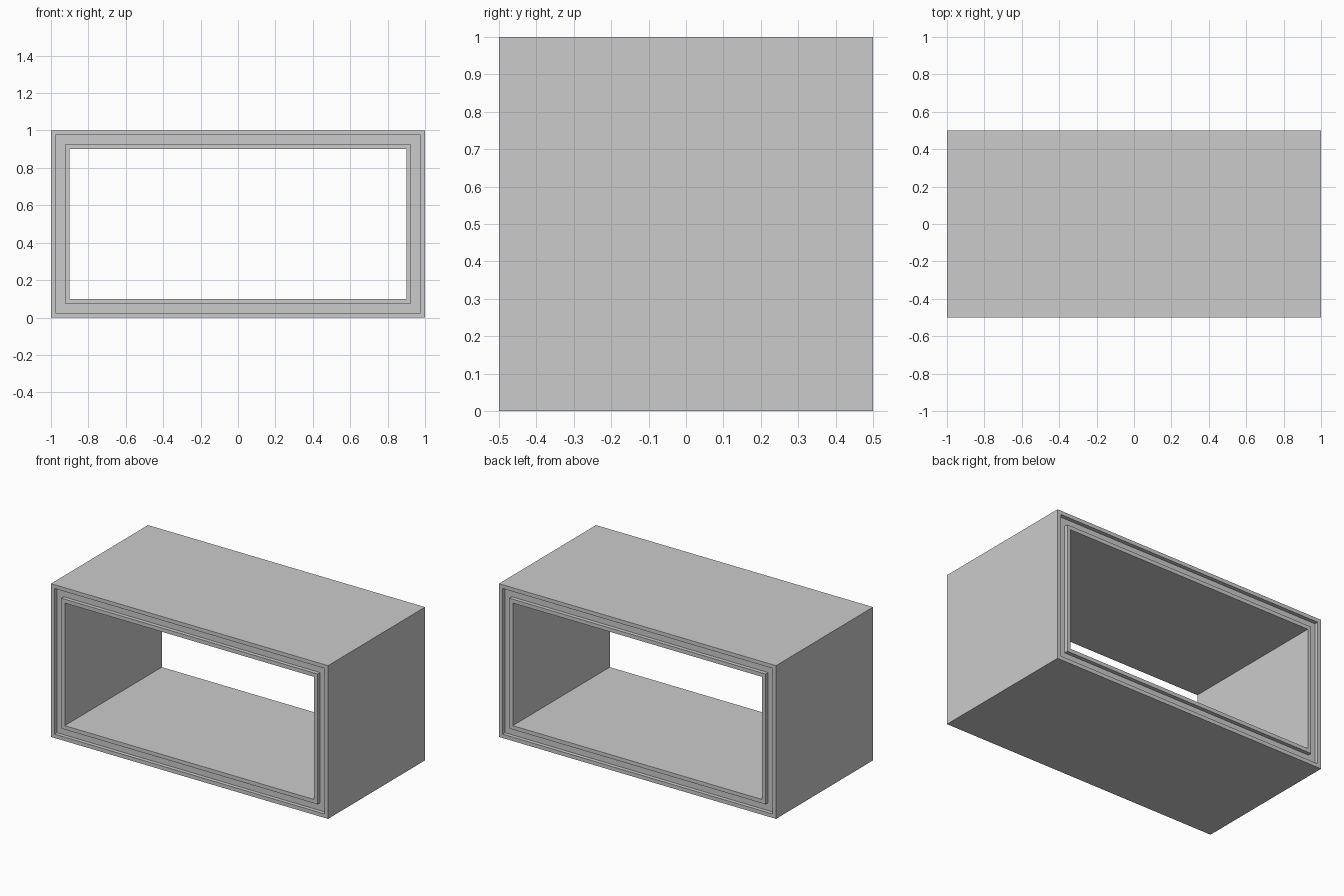
import bpy, bmesh

if "Cube" in bpy.data.objects:
    bpy.data.objects.remove(bpy.data.objects["Cube"])

WIDTH, DEPTH, HEIGHT = 2.0, 1.0, 1.0
WALL = 0.10          # wall thickness
G0, G1 = 0.025, 0.075  # groove edges, inset from the outside
GROOVE = 0.025       # groove depth

# wall cross-section (inset, y): front end, then mirrored for the back end
h = DEPTH / 2
front = [(0, -h), (G0, -h), (G0, -h + GROOVE), (G1, -h + GROOVE), (G1, -h), (WALL, -h)]
profile = front + [(i, -y) for i, y in reversed(front)]

bm = bmesh.new()


def rect_loop(inset, y):
    """Rectangular ring of vertices inset from the outer edge."""
    x, z0, z1 = WIDTH / 2 - inset, inset, HEIGHT - inset
    return [bm.verts.new((px, y, pz)) for px, pz in ((-x, z0), (x, z0), (x, z1), (-x, z1))]


# sweep the cross-section around the rectangular opening
loops = [rect_loop(i, y) for i, y in profile]
for a, b in zip(loops, loops[1:] + loops[:1]):
    for k in range(4):
        n = (k + 1) % 4
        bm.faces.new((a[k], a[n], b[n], b[k]))
bmesh.ops.recalc_face_normals(bm, faces=bm.faces)

# open box duct with a grooved rim at both ends
mesh = bpy.data.meshes.new("box_frame")
bm.to_mesh(mesh)
bm.free()
bpy.context.collection.objects.link(bpy.data.objects.new("box_frame", mesh))
